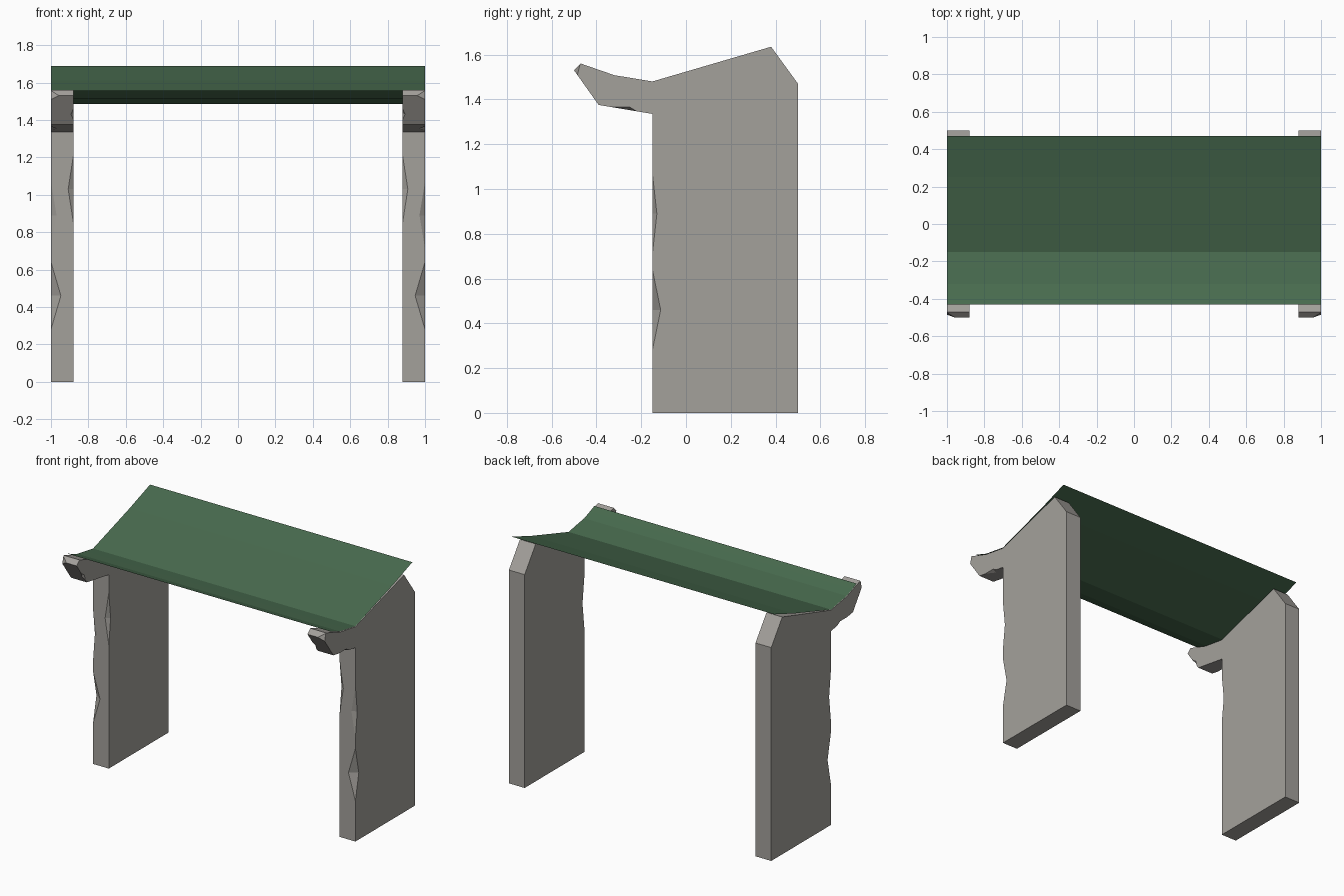
import bpy, bmesh
from mathutils import Vector

if "Cube" in bpy.data.objects:
    bpy.data.objects.remove(bpy.data.objects["Cube"])


def material(name, rgb):
    m = bpy.data.materials.new(name)
    m.diffuse_color = (*rgb, 1)
    m.use_nodes = True
    m.node_tree.nodes["Principled BSDF"].inputs["Base Color"].default_value = m.diffuse_color
    return m


stone = material("grey stone", (0.37, 0.355, 0.33))
green = material("green canopy", (0.065, 0.147, 0.077))


def new_object(name, bm, mat=None):
    bmesh.ops.recalc_face_normals(bm, faces=bm.faces[:])
    mesh = bpy.data.meshes.new(name)
    bm.to_mesh(mesh)
    bm.free()
    ob = bpy.data.objects.new(name, mesh)
    bpy.context.collection.objects.link(ob)
    if mat:
        mesh.materials.append(mat)
    return ob


def extrude_profile(profile, x0, x1):
    bm = bmesh.new()
    face = bm.faces.new([bm.verts.new((x0, y, z)) for y, z in profile])
    geom = bmesh.ops.extrude_face_region(bm, geom=[face])["geom"]
    moved = [g for g in geom if isinstance(g, bmesh.types.BMVert)]
    bmesh.ops.translate(bm, verts=moved, vec=(x1 - x0, 0, 0))
    return bm


def hull(bm, points):
    verts = [bm.verts.new(p) for p in points]
    bmesh.ops.convex_hull(bm, input=verts)


def chip(bm, top, bottom, a, b):
    """Wedge notch on an edge: its crease runs from a to b."""
    top, bottom, a, b = map(Vector, (top, bottom, a, b))
    mid = (a + b) / 2
    hull(bm, [mid + (p - mid) * 1.6 for p in (top, bottom, a, b)])


# Side panel with the forward arm at the top
panel = new_object("side_panels", extrude_profile([
    (-0.15, 0), (0.5, 0), (0.5, 1.47), (0.38, 1.635), (-0.15, 1.48),
    (-0.32, 1.508), (-0.47, 1.56), (-0.5, 1.53), (-0.39, 1.375),
    (-0.15, 1.335)], 0.88, 1.0), stone)

# Chipped edges
bm = bmesh.new()
for z, half, x, dx, dy in [(0.46, 0.18, 1.0, -0.053, 0.037),
                           (0.89, 0.18, 1.0, -0.03, 0.02),
                           (1.03, 0.18, 0.88, 0.028, 0.02)]:
    chip(bm, (x, -0.15, z + half), (x, -0.15, z - half),
         (x + dx, -0.15, z), (x, -0.15 + dy, z))
chip(bm, (1, -0.33, 1.365), (1, -0.22, 1.3467), (1, -0.25, 1.365), (0.97, -0.255, 1.3525))
chip(bm, (0.88, -0.45, 1.46), (0.88, -0.408, 1.4), (0.893, -0.429, 1.43), (0.88, -0.415, 1.436))
# Broken outer corner of the arm tip
tri = [Vector(p) for p in ((1, -0.473, 1.557), (1, -0.485, 1.508), (0.958, -0.5, 1.53))]
mid = sum(tri, Vector()) / 3
hull(bm, [mid + (p - mid) * 1.5 for p in tri] + [Vector((1.06, -0.57, 1.54))])
cutter = new_object("chip_cutter", bm)
cutter.hide_render = True

cut = panel.modifiers.new("chips", "BOOLEAN")
cut.operation = "DIFFERENCE"
cut.solver = "EXACT"
cut.object = cutter
deps = bpy.context.evaluated_depsgraph_get()
panel.data = bpy.data.meshes.new_from_object(panel.evaluated_get(deps))
panel.modifiers.clear()
bpy.data.objects.remove(cutter)
panel.data.materials.clear()
panel.data.materials.append(stone)
for p in panel.data.polygons:
    p.material_index = 0
panel.modifiers.new("mirror", "MIRROR").use_mirror_merge = False

# Thin canopy sheet, curling up at the front
bm = bmesh.new()
rows = [[bm.verts.new((x, y, z)) for x in (-1, 1)] for y, z in [
    (-0.43, 1.556), (-0.385, 1.537), (-0.32, 1.513), (-0.235, 1.499),
    (-0.15, 1.484), (0.25, 1.61), (0.47, 1.688)]]
for r, s in zip(rows, rows[1:]):
    bm.faces.new((r[0], r[1], s[1], s[0]))
new_object("canopy", bm, green)
